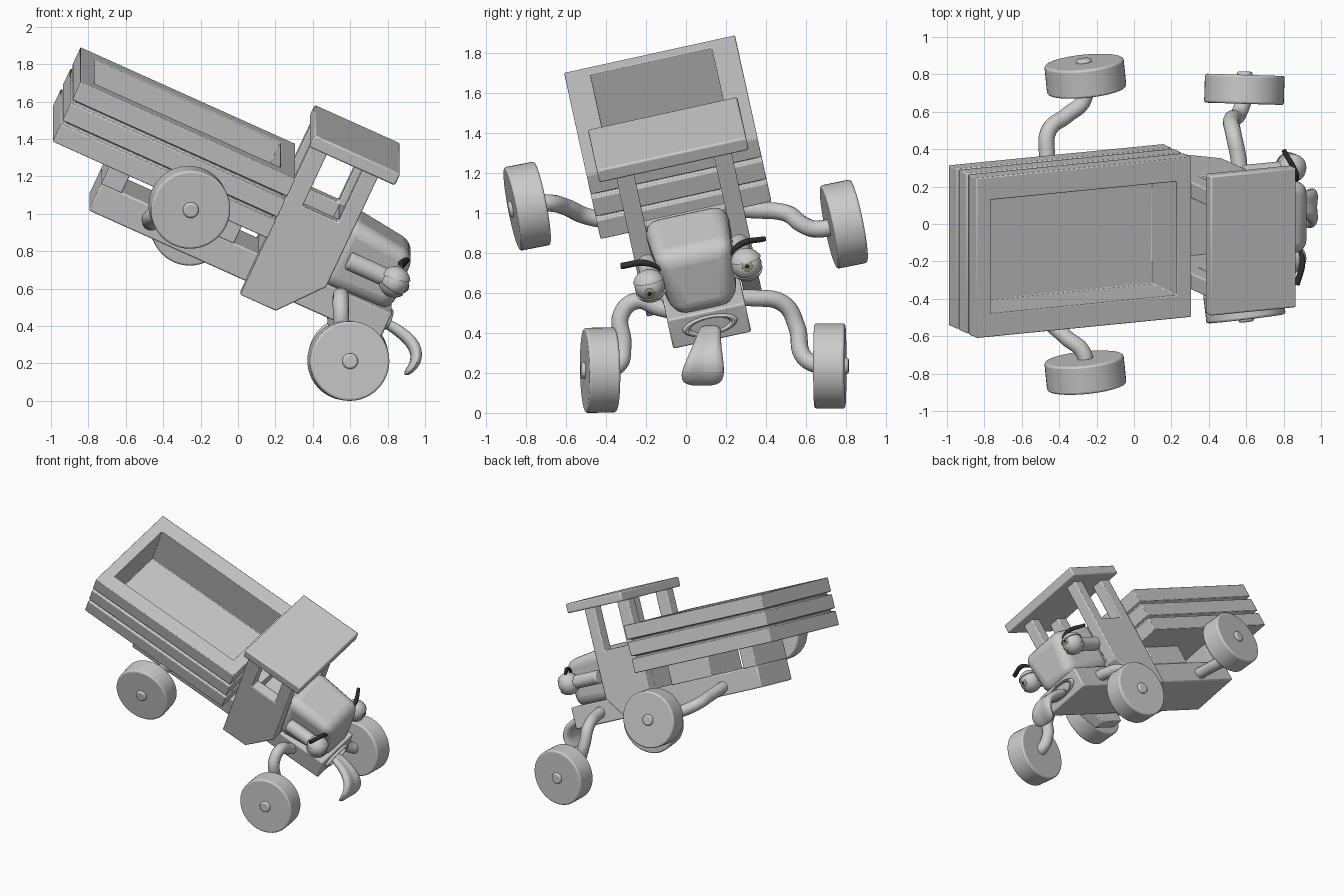
import bpy, bmesh
from math import radians
from mathutils import Matrix, Vector

if "Cube" in bpy.data.objects:
    bpy.data.objects.remove(bpy.data.objects["Cube"])

# Body frame: x forward, y left, z up, pitched nose-down and rolled
BODY = (Matrix.Rotation(radians(12.39), 4, 'X') @ Matrix.Rotation(radians(24.73), 4, 'Y')
        @ Matrix.Translation((0, 0.207, 0)))
WORLD = Matrix.Identity(4)


def finish(name, bm, matrix=BODY, bevel=0.0, segments=2, color=None):
    bmesh.ops.recalc_face_normals(bm, faces=bm.faces)
    me = bpy.data.meshes.new(name)
    bm.to_mesh(me)
    bm.free()
    ob = bpy.data.objects.new(name, me)
    bpy.context.collection.objects.link(ob)
    ob.matrix_world = matrix
    if bevel:
        mod = ob.modifiers.new("bevel", 'BEVEL')
        mod.width, mod.segments = bevel, segments
    smooth(ob, color)
    return ob


def smooth(ob, color=None):
    bpy.ops.object.select_all(action='DESELECT')
    ob.select_set(True)
    bpy.context.view_layer.objects.active = ob
    bpy.ops.object.shade_smooth_by_angle(angle=radians(35))
    if color:
        mat = bpy.data.materials.new(ob.name)
        mat.diffuse_color = (*color, 1)
        mat.use_nodes = True
        mat.node_tree.nodes["Principled BSDF"].inputs["Base Color"].default_value = mat.diffuse_color
        ob.data.materials.append(mat)


def loft(name, loops, **kw):
    """Skin a list of equal-length closed loops and cap both ends."""
    bm = bmesh.new()
    rows = [[bm.verts.new(p) for p in loop] for loop in loops]
    n = len(rows[0])
    for r, s in zip(rows, rows[1:]):
        for i in range(n):
            j = (i + 1) % n
            bm.faces.new((r[i], r[j], s[j], s[i]))
    bm.faces.new(rows[0][::-1])
    bm.faces.new(rows[-1])
    return finish(name, bm, **kw)


def rect(x0, x1, h, z):
    return [(x0, -h, z), (x1, -h, z), (x1, h, z), (x0, h, z)]


def box(name, x0, x1, h, z0, z1, **kw):
    return loft(name, [rect(x0, x1, h, z0), rect(x0, x1, h, z1)], **kw)


def prism(name, profile, y0, y1, **kw):
    return loft(name, [[(x, y, z) for x, z in profile] for y in (y0, y1)], **kw)


def tube(name, points, radius, radii=None, color=None):
    cu = bpy.data.curves.new(name, 'CURVE')
    cu.dimensions = '3D'
    cu.bevel_depth, cu.bevel_resolution, cu.resolution_u = radius, 5, 10
    cu.use_fill_caps = True
    sp = cu.splines.new('BEZIER')
    sp.bezier_points.add(len(points) - 1)
    for i, (bp, p) in enumerate(zip(sp.bezier_points, points)):
        bp.co = p
        bp.handle_left_type = bp.handle_right_type = 'AUTO'
        bp.radius = radii[i] if radii else 1
    ob = bpy.data.objects.new(name, cu)
    bpy.context.collection.objects.link(ob)
    bpy.ops.object.select_all(action='DESELECT')
    ob.select_set(True)
    bpy.context.view_layer.objects.active = ob
    bpy.ops.object.convert(target='MESH')
    smooth(bpy.context.view_layer.objects.active, color)


def cylinder(name, r, depth, center, axis, frame=WORLD, bevel=0.012):
    bm = bmesh.new()
    bmesh.ops.create_cone(bm, cap_ends=True, segments=48, radius1=r, radius2=r, depth=depth)
    ob = finish(name, bm, frame @ Matrix.Translation(center)
                @ Vector(axis).to_track_quat('Z', 'Y').to_matrix().to_4x4())
    mod = ob.modifiers.new("bevel", 'BEVEL')
    mod.width, mod.segments, mod.limit_method = bevel, 3, 'ANGLE'


def ball(name, r, center, frame=BODY, cut=None, scale=(1, 1, 1), axis=None, color=None):
    bm = bmesh.new()
    bmesh.ops.create_uvsphere(bm, u_segments=32, v_segments=20, radius=r)
    bmesh.ops.scale(bm, vec=scale, verts=bm.verts)
    if cut:
        bmesh.ops.bisect_plane(bm, geom=bm.verts[:] + bm.edges[:] + bm.faces[:],
                               plane_co=cut[0], plane_no=cut[1], clear_inner=True)
        bmesh.ops.holes_fill(bm, edges=[e for e in bm.edges if e.is_boundary])
    m = frame @ Matrix.Translation(center)
    if axis:
        m = m @ Vector(axis).to_track_quat('Z', 'Y').to_matrix().to_4x4()
    finish(name, bm, m, color=color)


# Cargo bed: three stacked slats with grooves, rim and deep tray
X0, X1, H = -1.515, -0.25, 0.438
levels = [(0, 0.92), (0, 1.025), (.025, 1.03), (.025, 1.043), (0, 1.048), (0, 1.15),
          (.025, 1.155), (.025, 1.168), (0, 1.173), (0, 1.278)]
bed = [rect(X0 + i, X1 - i, H - i, z) for i, z in levels]
bed += [rect(X0 + .083, X1 - .088, H - .127, z) for z in (1.278, 0.96)]
loft("cargo_bed", bed, bevel=0.005)

# Chassis and bed supports
box("chassis", -1.16, 0.55, 0.2, 0.61, 0.775, bevel=0.01)
box("rear_support", -1.16, -1.04, 0.2, 0.77, 0.925, bevel=0.006)
box("middle_support", -0.75, -0.38, 0.2, 0.77, 0.925, bevel=0.006)

# Cab: side panels with pillars, floor, walls, roof
side = [(-.24, .549), (-.03, .549), (.16, .78), (.16, 1.47), (.07, 1.47), (.07, 1.13),
        (-.14, 1.13), (-.14, 1.47), (-.24, 1.47)]
for s, n in ((1, "left"), (-1, "right")):
    prism(n + "_cab_side", side, s * .295, s * .205, bevel=0.007)
box("cab_floor", -.23, .15, .21, .76, .85)
box("cab_front_wall", .08, .155, .21, .77, 1.12)
box("cab_back_wall", -.235, -.17, .21, .77, .94)
box("roof", -.252, .253, .383, 1.455, 1.527, bevel=0.01)

# Hood, narrowing toward the bottom front
loft("hood", [[(.12, -.21, .76), (.12, .21, .76), (.12, .215, 1.16), (.12, -.215, 1.16)],
              [(.545, -.15, .76), (.545, .15, .76), (.53, .205, 1.11), (.53, -.205, 1.11)]],
     bevel=0.075, segments=5)

# Headlight eyes with lids, iris and pupil
for s, n, look in ((1, "left", (.97, .05, -.12)), (-1, "right", (.87, 0, -.5))):
    c = Vector((.485, s * .248, .95))
    cylinder(n + "_eye_mount", .05, .26, (.34, s * .235, .95), (1, 0, 0), BODY)
    ball(n + "_eyeball", .076, c)
    ball(n + "_upper_lid", .084, c, cut=((0, 0, .03), (-.15, 0, 1)))
    ball(n + "_lower_lid", .084, c, cut=((0, 0, -.035), (-.15, 0, -1)))
    wc, d = BODY @ c, Vector(look).normalized()
    ball(n + "_iris", .026, wc + d * .073, WORLD, None, (1, 1, .3), look, (.3, .42, .2))
    ball(n + "_pupil", .011, wc + d * .08, WORLD, None, (1, 1, .3), look, (.02, .02, .02))

# Eyebrows
dark = (.03, .03, .03)
tube("left_eyebrow", [(.865, .2, .77), (.865, .27, .842), (.8, .395, .872)], .016, (.35, 1, .8), dark)
tube("right_eyebrow", [(.875, -.105, .708), (.9, -.2, .75), (.87, -.325, .735)], .016, (.35, 1, 1), dark)

# Mouth: lip ring on the chassis front
bm = bmesh.new()
N, K = 40, 10
ring = [[bm.verts.new(Matrix.Rotation(6.28318 * i / N, 4, 'X')
         @ Vector((.02 * Matrix.Rotation(6.28318 * k / K, 2)[1][0], 0,
                   .12 + .02 * Matrix.Rotation(6.28318 * k / K, 2)[0][0])))
         for k in range(K)] for i in range(N)]
for i in range(N):
    for k in range(K):
        bm.faces.new((ring[i][k], ring[i - 1][k], ring[i - 1][k - 1], ring[i][k - 1]))
bmesh.ops.scale(bm, vec=(1, 1, .38), verts=bm.verts)
finish("mouth", bm, BODY @ Matrix.Translation((.552, .005, .7)))

# Tongue: widening strip drooping from the mouth (x, y, z, half width, thickness)
path = [(.77, .125, .43, .06, .03), (.85, .115, .385, .065, .035), (.92, .105, .33, .08, .04),
        (.957, .095, .27, .1, .04), (.955, .085, .21, .118, .035), (.92, .08, .16, .115, .025),
        (.89, .08, .14, .07, .012)]
loops = []
for i, (x, y, z, w, t) in enumerate(path):
    a, b = path[max(i - 1, 0)], path[min(i + 1, len(path) - 1)]
    tan = Vector((b[0] - a[0], 0, b[2] - a[2])).normalized()
    nrm = Vector((-tan.z, 0, tan.x))
    loops.append([Vector((x, y + u * w, z)) + nrm * t * v for u, v in
                  ((-1, .3), (-.6, 1), (0, .55), (.6, 1), (1, .3), (.8, -.8), (0, -1), (-.8, -.8))])
tongue = loft("tongue", loops, matrix=WORLD)
sub = tongue.modifiers.new("subdivision", 'SUBSURF')
sub.levels = sub.render_levels = 2
tongue.data.shade_smooth()

# Wheels with hub caps: name, centre, axle direction, outward side
wheels = [("front_right_wheel", (.59, -.43, .214), (-.12, 1, .02), -1),
          ("front_left_wheel", (.59, .72, .235), (.03, 1, 0), 1),
          ("rear_right_wheel", (-.26, -.795, 1.035), (-.1, .98, .19), -1),
          ("rear_left_wheel", (-.26, .79, .945), (-.1, .98, .2), 1)]
for name, c, axis, s in wheels:
    d = Vector(axis).normalized()
    cylinder(name, .213, .155, c, axis)
    cylinder(name + "_hub", .042, .04, Vector(c) + d * s * .075, axis)

# Bent axle arms
arms = {
    "front_right_arm": [(.56, .0, .5), (.55, -.13, .525), (.55, -.25, .56), (.55, -.325, .49),
                        (.56, -.315, .34), (.585, -.34, .24), (.59, -.42, .22)],
    "front_left_arm": [(.57, .2, .57), (.56, .34, .575), (.53, .49, .545), (.52, .555, .43),
                       (.56, .59, .28), (.59, .68, .236), (.59, .72, .235)],
    "rear_right_arm": [(-.46, -.1, .95), (-.47, -.35, .96), (-.46, -.5, .985), (-.37, -.6, 1.03),
                       (-.27, -.69, 1.05), (-.26, -.79, 1.035)],
    "rear_left_arm": [(-.46, .1, 1.02), (-.465, .35, 1.015), (-.455, .5, 1.0), (-.36, .58, .945),
                      (-.27, .66, .92), (-.26, .78, .945)]}
for name, pts in arms.items():
    tube(name, pts, .043)
